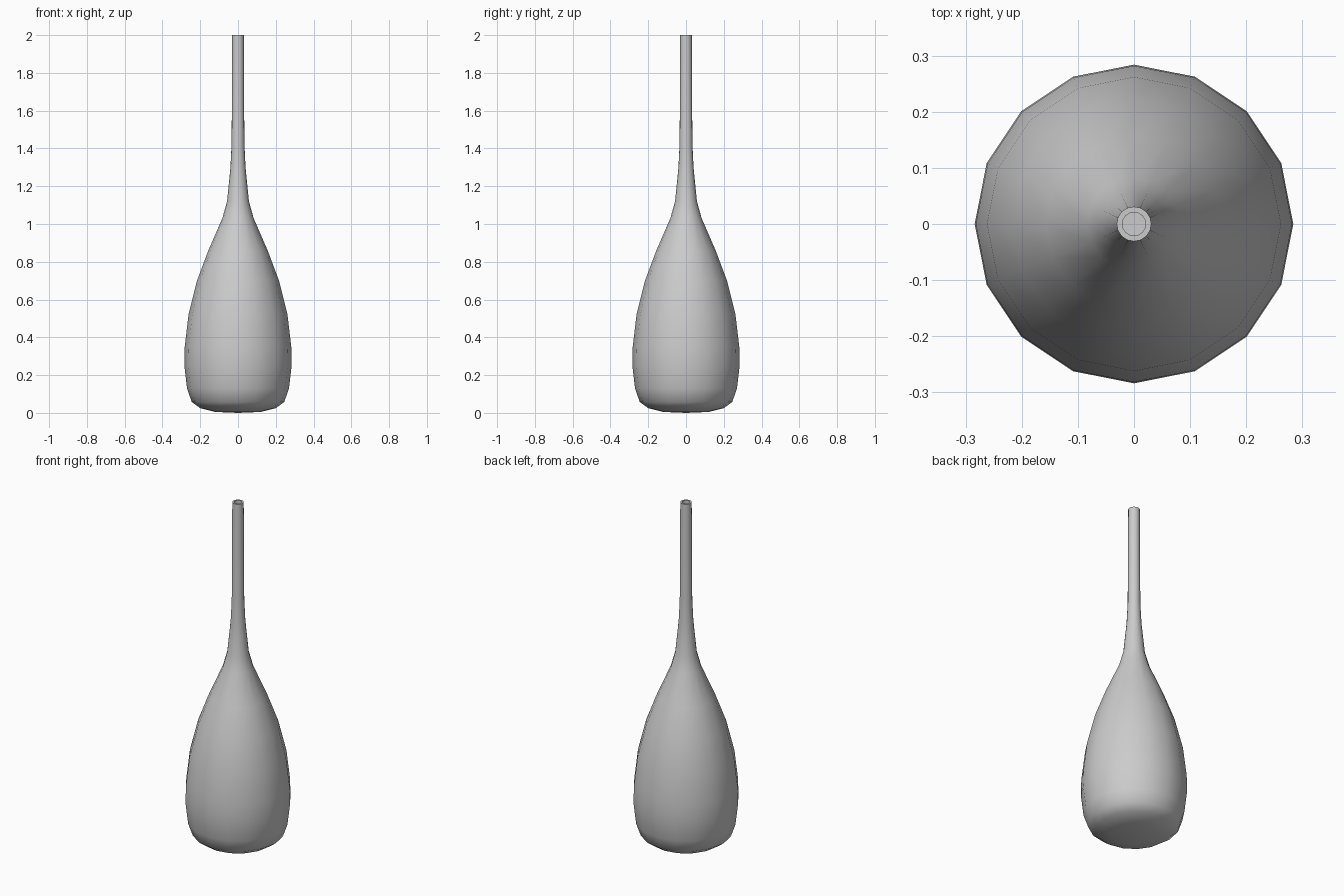
import bpy
import bmesh
import math

cube = bpy.data.objects.get("Cube")
if cube:
    bpy.data.objects.remove(cube, do_unlink=True)

SIDES = 16

# Single glazed grey colour
GREY = (0.6, 0.6, 0.6, 1.0)
mat = bpy.data.materials.new("plain_grey")
mat.diffuse_color = GREY
mat.use_nodes = True
mat.node_tree.nodes["Principled BSDF"].inputs["Base Color"].default_value = GREY

# Outer profile (radius, height) from the base up to the lip
outer = [(0.12, 0.005), (0.2, 0.025), (0.245, 0.058), (0.27, 0.13),
         (0.284, 0.25), (0.282, 0.35), (0.262, 0.52), (0.217, 0.70),
         (0.157, 0.86), (0.083, 1.03), (0.058, 1.12), (0.04, 1.30),
         (0.034, 1.42), (0.032, 1.70), (0.031, 2.0)]
# Hollow inside, from the lip down to the floor
inner = [(0.021, 2.0), (0.022, 1.42), (0.028, 1.28), (0.065, 1.03),
         (0.195, 0.70), (0.26, 0.30), (0.225, 0.08)]


def lathe(name, profile, bottom_z, floor_z):
    """Revolve a profile around z and close both ends on the axis."""
    bm = bmesh.new()
    rings = []
    for r, z in profile:
        rings.append([bm.verts.new((r * math.sin(math.tau * i / SIDES),
                                    -r * math.cos(math.tau * i / SIDES), z))
                      for i in range(SIDES)])
    for a, b in zip(rings, rings[1:]):
        for i in range(SIDES):
            j = (i + 1) % SIDES
            bm.faces.new((a[i], a[j], b[j], b[i]))
    for ring, z in ((rings[0], bottom_z), (rings[-1], floor_z)):
        tip = bm.verts.new((0, 0, z))
        for i in range(SIDES):
            bm.faces.new((ring[i], ring[(i + 1) % SIDES], tip))
    bmesh.ops.recalc_face_normals(bm, faces=bm.faces)
    mesh = bpy.data.meshes.new(name)
    bm.to_mesh(mesh)
    bm.free()
    mesh.materials.append(mat)
    obj = bpy.data.objects.new(name, mesh)
    bpy.context.collection.objects.link(obj)
    return obj


# Long-necked vase with a rounded base
vase = lathe("long_necked_vase", outer + inner, 0.0, 0.04)
bpy.ops.object.select_all(action='DESELECT')
vase.select_set(True)
bpy.context.view_layer.objects.active = vase
bpy.ops.object.shade_smooth_by_angle(angle=math.radians(35))
